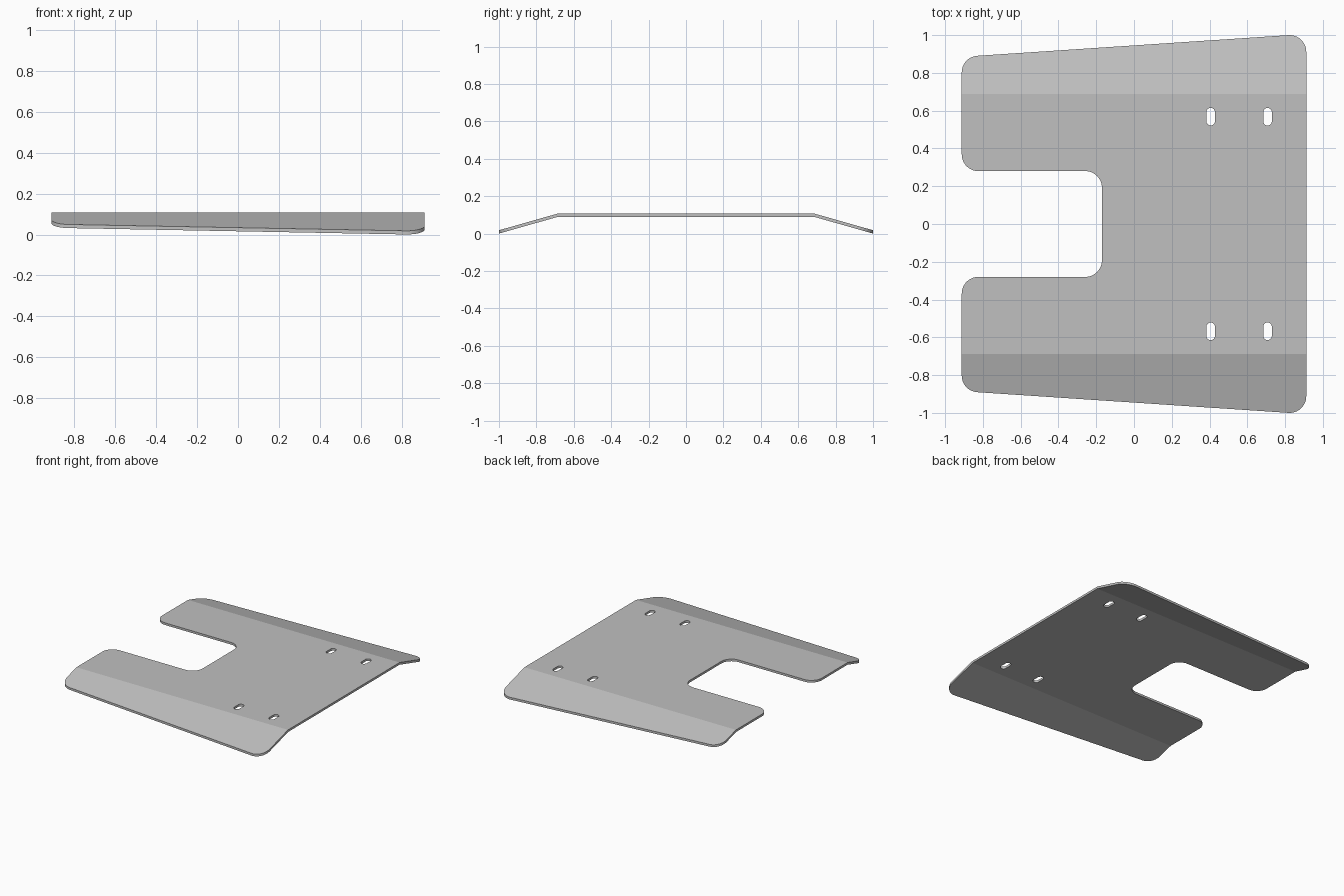
import bpy, bmesh, math
from mathutils import Vector

cube = bpy.data.objects.get("Cube")
if cube:
    bpy.data.objects.remove(cube, do_unlink=True)

THICK, TOP, FOLD, SLOPE = 0.017, 0.107, 0.687, 0.284

steel = bpy.data.materials.new("plain grey steel")
steel.use_nodes = True
steel.diffuse_color = (0.527, 0.527, 0.527, 1)
steel.node_tree.nodes["Principled BSDF"].inputs["Base Color"].default_value = steel.diffuse_color


def rounded(points, radius, steps):
    """Replace each corner of a closed 2D outline with a tangent arc."""
    out = []
    for i, p in enumerate(points):
        p = Vector(p)
        a = (Vector(points[i - 1]) - p).normalized()
        b = (Vector(points[(i + 1) % len(points)]) - p).normalized()
        half = a.angle(b) / 2
        centre = p + (a + b).normalized() * radius / math.sin(half)
        start = p + a * radius / math.tan(half) - centre
        end = p + b * radius / math.tan(half) - centre
        sweep = math.pi - 2 * half
        for k in range(steps + 1):
            t = k / steps
            arc = (start * math.sin((1 - t) * sweep) + end * math.sin(t * sweep)) / math.sin(sweep)
            out.append(centre + arc)
    return out


def extruded(name, points, direction):
    """Closed solid from a planar loop of 3D points."""
    bm = bmesh.new()
    face = bm.faces.new([bm.verts.new(p) for p in points])
    moved = bmesh.ops.extrude_face_region(bm, geom=[face])["geom"]
    bmesh.ops.translate(bm, verts=[v for v in moved if isinstance(v, bmesh.types.BMVert)], vec=direction)
    bmesh.ops.recalc_face_normals(bm, faces=bm.faces)
    mesh = bpy.data.meshes.new(name)
    bm.to_mesh(mesh)
    bm.free()
    obj = bpy.data.objects.new(name, mesh)
    bpy.context.collection.objects.link(obj)
    return obj


def cut(target, cutter, operation):
    """Apply a boolean and discard the cutter."""
    cutter.hide_render = True
    mod = target.modifiers.new("cut", "BOOLEAN")
    mod.object, mod.operation, mod.solver = cutter, operation, "EXACT"
    bpy.context.view_layer.objects.active = target
    bpy.ops.object.modifier_apply(modifier=mod.name)
    bpy.data.objects.remove(cutter, do_unlink=True)


# Folded sheet: side profile swept across the width
reach = 1.1
drop = THICK * math.sqrt(1 + SLOPE ** 2)
low_fold = FOLD - (drop - THICK) / SLOPE
edge = TOP - SLOPE * (reach - FOLD)
half = [(FOLD, TOP), (reach, edge), (reach, edge - drop), (low_fold, TOP - THICK)]
profile = half + [(-y, z) for y, z in reversed(half)]
plate = extruded("folded_plate", [(-1, y, z) for y, z in profile], (2, 0, 0))
plate.data.materials.append(steel)

# Trim to the tapered outline with its rounded notch
side = [(0.912, 1.006), (-0.912, 0.885), (-0.912, 0.28), (-0.17, 0.28)]
outline = rounded(side + [(x, -y) for x, y in reversed(side)], 0.088, 12)
cut(plate, extruded("outline_cutter", [(p.x, p.y, -1) for p in outline], (0, 0, 2)), "INTERSECT")

# Four mounting slots
R, STRAIGHT, N = 0.0225, 0.024, 20
for x in (0.406, 0.707):
    for y in (-0.568, 0.568):
        loop = []
        for end in (1, -1):
            for k in range(N + 1):
                a = math.pi * k / N
                loop.append((x + end * R * math.cos(a), y + end * (STRAIGHT + R * math.sin(a)), -1))
        cut(plate, extruded("slot_cutter", loop, (0, 0, 2)), "DIFFERENCE")

# Smooth rounded rims while the folds stay crisp
bpy.ops.object.select_all(action="DESELECT")
plate.select_set(True)
bpy.context.view_layer.objects.active = plate
bpy.ops.object.shade_smooth_by_angle(angle=math.radians(11))
